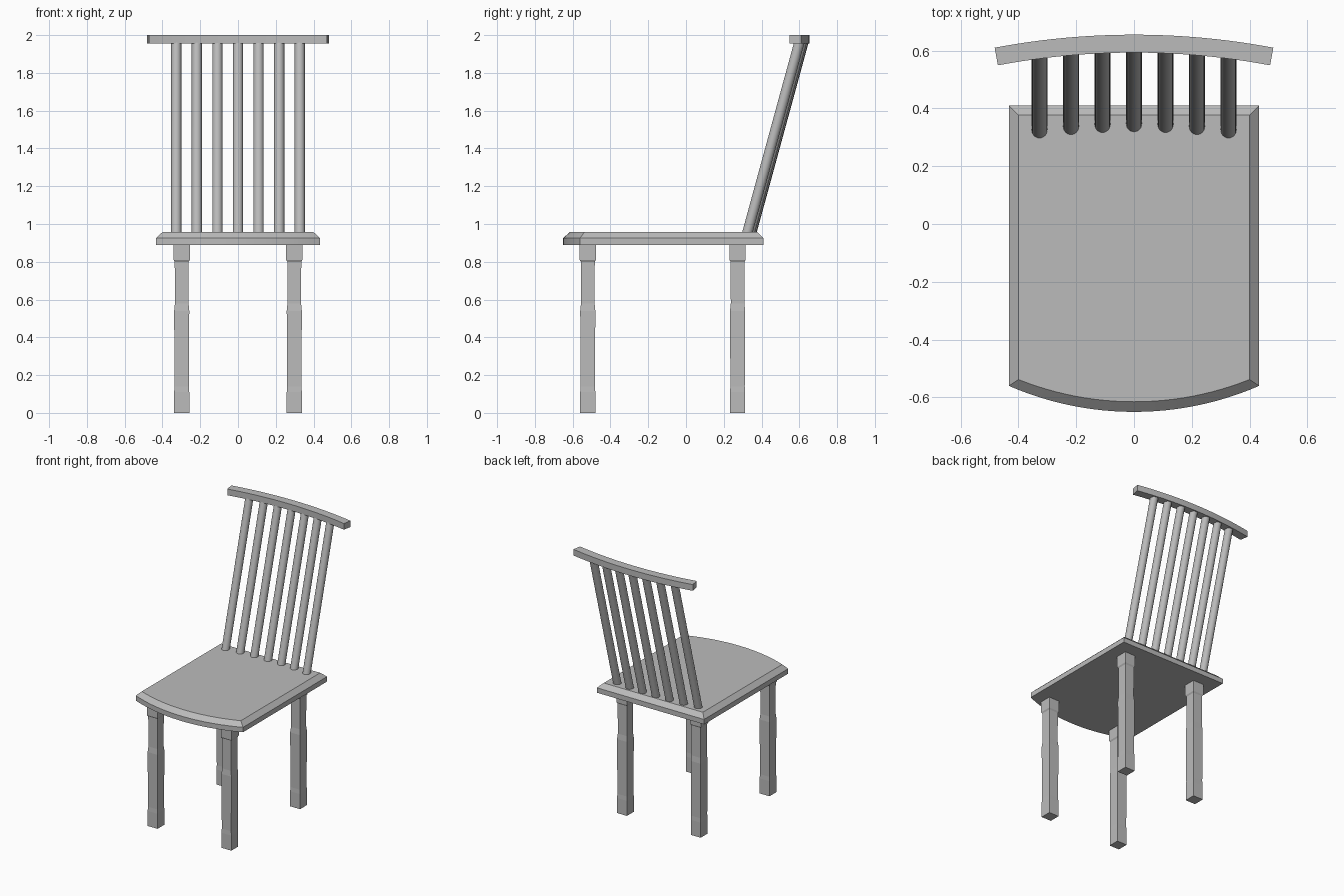
import bpy
import bmesh
from math import sin, cos, asin
from mathutils import Vector

cube = bpy.data.objects.get("Cube")
if cube:
    bpy.data.objects.remove(cube, do_unlink=True)

grey = bpy.data.materials.new("plain grey")
grey.use_nodes = True
colour = (0.5, 0.5, 0.5, 1)
grey.diffuse_color = colour
grey.node_tree.nodes["Principled BSDF"].inputs["Base Color"].default_value = colour


def loft(name, rings):
    """Skin a stack of matching closed rings and cap both ends."""
    bm = bmesh.new()
    loops = [[bm.verts.new(p) for p in ring] for ring in rings]
    n = len(loops[0])
    for low, high in zip(loops, loops[1:]):
        for i in range(n):
            j = (i + 1) % n
            bm.faces.new((low[i], low[j], high[j], high[i]))
    bm.faces.new(loops[0][::-1])
    bm.faces.new(loops[-1])
    bmesh.ops.recalc_face_normals(bm, faces=bm.faces)
    mesh = bpy.data.meshes.new(name)
    bm.to_mesh(mesh)
    bm.free()
    mesh.materials.append(grey)
    obj = bpy.data.objects.new(name, mesh)
    bpy.context.collection.objects.link(obj)
    return obj


def smooth(obj):
    bpy.ops.object.select_all(action="DESELECT")
    obj.select_set(True)
    bpy.context.view_layer.objects.active = obj
    bpy.ops.object.shade_smooth_by_angle(angle=0.6)


def arc(half, mid_y, sag, steps=24):
    """Shallow arc across x; its ends sit sag away from mid_y."""
    radius = (half * half + sag * sag) / (2 * abs(sag))
    sign = 1 if sag > 0 else -1
    limit = asin(half / radius)
    angles = [limit * (2 * i / steps - 1) for i in range(steps + 1)]
    return [(radius * sin(a), mid_y + sign * radius * (1 - cos(a))) for a in angles]


# Seat with a bowed front and chamfered upper edge
def seat_ring(half, front, sag, back, z):
    outline = arc(half, front, sag) + [(half, back), (-half, back)]
    return [(x, y, z) for x, y in outline]


seat = loft("seat", [
    seat_ring(0.433, -0.65, 0.09, 0.41, 0.89),
    seat_ring(0.433, -0.65, 0.09, 0.41, 0.926),
    seat_ring(0.40, -0.615, 0.077, 0.377, 0.957),
])
smooth(seat)

# Square legs with a top block, slim neck and slightly wider foot
leg_profile = [(0.04, 0), (0.04, 0.11), (0.038, 0.14), (0.04, 0.54),
               (0.036, 0.58), (0.037, 0.80), (0.043, 0.81), (0.043, 0.89)]
for side, x in (("right", -0.298), ("left", 0.298)):
    for end, y in (("front", -0.52), ("back", 0.273)):
        loft(f"{end}_{side}_leg", [
            [(x + sx * h, y + sy * h, z)
             for sx, sy in ((-1, -1), (1, -1), (1, 1), (-1, 1))]
            for h, z in leg_profile])

# Curved top rail
outer = arc(0.482, 0.655, -0.045)
inner = arc(0.471, 0.593, -0.044)
rail = loft("top_rail", [[(x, y, z) for x, y in outer + inner[::-1]]
                         for z in (1.955, 2.0)])
smooth(rail)

# Seven round back spindles following the rail's curve, leaning back
for i in range(7):
    x = (i - 3) * 0.109
    dip = 0.2 * x * x
    foot = Vector((x, 0.345 - dip, 0.95))
    head = Vector((x, 0.621 - dip, 1.96))
    turn = (head - foot).to_track_quat("Z", "Y")
    lean = (head - foot).y / (head - foot).z
    rings = []
    for centre in (foot, head):
        ring = []
        for k in range(24):
            a = k * 6.28319 / 24
            dx, dy = 0.027 * cos(a), 0.027 * sin(a) * (1 + lean * lean) ** 0.5
            ring.append(centre + Vector((dx, dy, 0)))
        rings.append(ring)
    smooth(loft(f"back_spindle_{i + 1}", rings))
